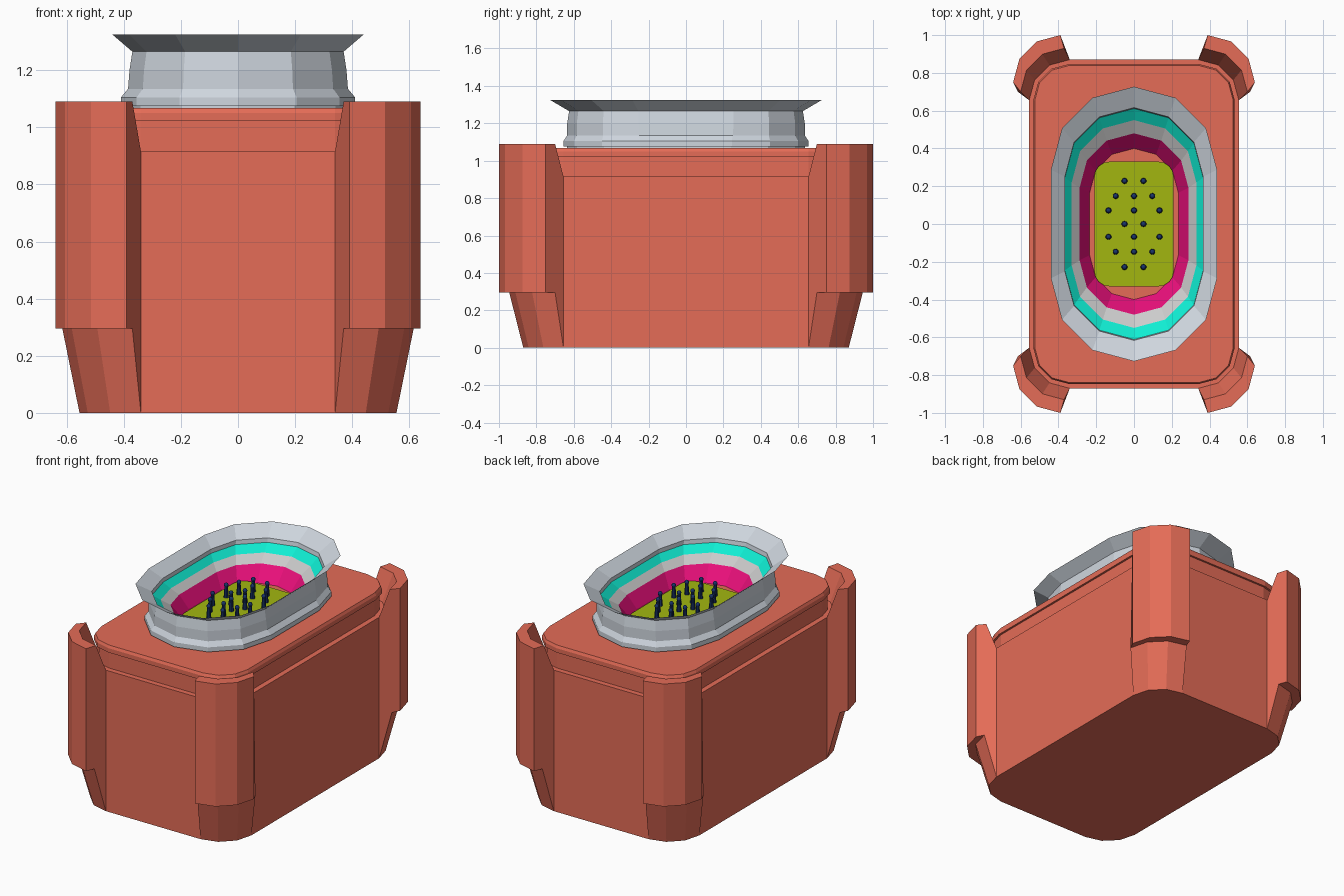
import bpy, bmesh
from math import sin, cos, pi, radians
from mathutils import Matrix

if "Cube" in bpy.data.objects:
    bpy.data.objects.remove(bpy.data.objects["Cube"])


def material(name, rgb):
    m = bpy.data.materials.new(name)
    m.diffuse_color = (*rgb, 1)
    m.use_nodes = True
    m.node_tree.nodes["Principled BSDF"].inputs["Base Color"].default_value = m.diffuse_color
    return m


ORANGE = material("orange", (0.78, 0.15, 0.095))
STEEL = material("pale_steel", (0.62, 0.67, 0.73))
TEAL = material("teal", (0.005, 0.85, 0.65))
PINK = material("pink", (0.83, 0.005, 0.2))
OLIVE = material("olive", (0.36, 0.47, 0.005))
NAVY = material("navy", (0.01, 0.035, 0.15))


def finish(name, bm, mat=None):
    bmesh.ops.recalc_face_normals(bm, faces=bm.faces)
    me = bpy.data.meshes.new(name)
    bm.to_mesh(me)
    bm.free()
    ob = bpy.data.objects.new(name, me)
    bpy.context.collection.objects.link(ob)
    if mat:
        me.materials.append(mat)
    return ob


def loft(name, rings, mat=None, caps=True, loop=False):
    """Join closed rings of points; cap the ends or loop last to first."""
    bm = bmesh.new()
    vs = [[bm.verts.new(p) for p in r] for r in rings]
    n = len(vs[0])
    pairs = list(zip(vs, vs[1:])) + ([(vs[-1], vs[0])] if loop else [])
    for a, b in pairs:
        for i in range(n):
            j = (i + 1) % n
            bm.faces.new((a[i], a[j], b[j], b[i]))
    if caps and not loop:
        bm.faces.new(vs[0])
        bm.faces.new(vs[-1])
    return finish(name, bm, mat)


def arc(cx, cy, r, z, n=3):
    return [(cx + r * sin(pi / 2 * k / n), cy + r * cos(pi / 2 * k / n), z)
            for k in range(n + 1)]


def rounded_rect(cx, cy, r, z, n=3):
    q = arc(cx, cy, r, z, n)
    half = q + [(x, -y, h) for x, y, h in reversed(q)]
    return half + [(-x, -y, h) for x, y, h in half]


def stadium(r, c, z):
    pts = [(r * cos(radians(a)), c + r * sin(radians(a)), z) for a in range(0, 181, 30)]
    return pts + [(-x, -y, h) for x, y, h in pts]


# body with ledge and lid
def body_ring(inset, z):
    return rounded_rect(0.34, 0.655, 0.215 - inset, z)


loft("body", [body_ring(0, 0), body_ring(0, 0.915), body_ring(0.035, 0.915),
              body_ring(0.035, 1.025)], ORANGE)
loft("lid", [body_ring(0.022, 1.022), body_ring(0.022, 1.05),
             body_ring(0.03, 1.067)], ORANGE)

# four corner guards: upright shell with sloped inside and tapered foot
guard_arcs = [arc(0.34, 0.655, 0.215, 0), arc(0.37, 0.70, 0.245, 0.295),
              arc(0.39, 0.75, 0.25, 0.295), arc(0.39, 0.75, 0.25, 1.09),
              arc(0.37, 0.70, 0.23, 1.09), arc(0.34, 0.655, 0.215, 0.915)]
for sx, side in ((1, "right"), (-1, "left")):
    for sy, end in ((1, "back"), (-1, "front")):
        rings = [[(sx * a[k][0], sy * a[k][1], a[k][2]) for a in guard_arcs]
                 for k in range(4)]
        loft(f"corner_guard_{end}_{side}", rings, ORANGE)

# neck collar with flared lip
collar = [(0.395, 0.24, 1.06), (0.395, 0.24, 1.075), (0.41, 0.245, 1.075),
          (0.41, 0.245, 1.105), (0.385, 0.25, 1.135), (0.38, 0.255, 1.2),
          (0.37, 0.255, 1.265), (0.44, 0.287, 1.325), (0.366, 0.25, 1.267),
          (0.366, 0.245, 1.24), (0.366, 0.245, 1.06)]
loft("neck_collar", [stadium(*p) for p in collar], STEEL, loop=True)

# stepped funnel inside the neck
loft("teal_ring", [stadium(0.366, 0.245, 1.24), stadium(0.33, 0.22, 1.2)], TEAL, caps=False)
loft("grey_step", [stadium(0.33, 0.22, 1.2), stadium(0.288, 0.192, 1.16)], None, caps=False)
loft("pink_ring", [stadium(0.288, 0.192, 1.16), stadium(0.235, 0.165, 1.067)], PINK, caps=False)

# pad with pins
loft("pad", [rounded_rect(0.13, 0.25, 0.08, 1.06, 4),
             rounded_rect(0.13, 0.25, 0.08, 1.085, 4)], OLIVE)
rows = [(0.228, (-0.05, 0.05)), (0.148, (-0.097, 0, 0.097)), (0.072, (-0.135, 0, 0.135)),
        (0, (-0.05, 0.05)), (-0.068, (-0.135, 0, 0.135)), (-0.147, (-0.097, 0, 0.097)),
        (-0.228, (-0.05, 0.05))]
bm = bmesh.new()
for y, xs in rows:
    for x in xs:
        bmesh.ops.create_cone(bm, segments=10, cap_ends=True, radius1=0.016, radius2=0.01,
                              depth=0.08, matrix=Matrix.Translation((x, y, 1.12)))
        bmesh.ops.create_uvsphere(bm, u_segments=10, v_segments=6, radius=0.014,
                                  matrix=Matrix.Translation((x, y, 1.163)))
finish("pins", bm, NAVY)
